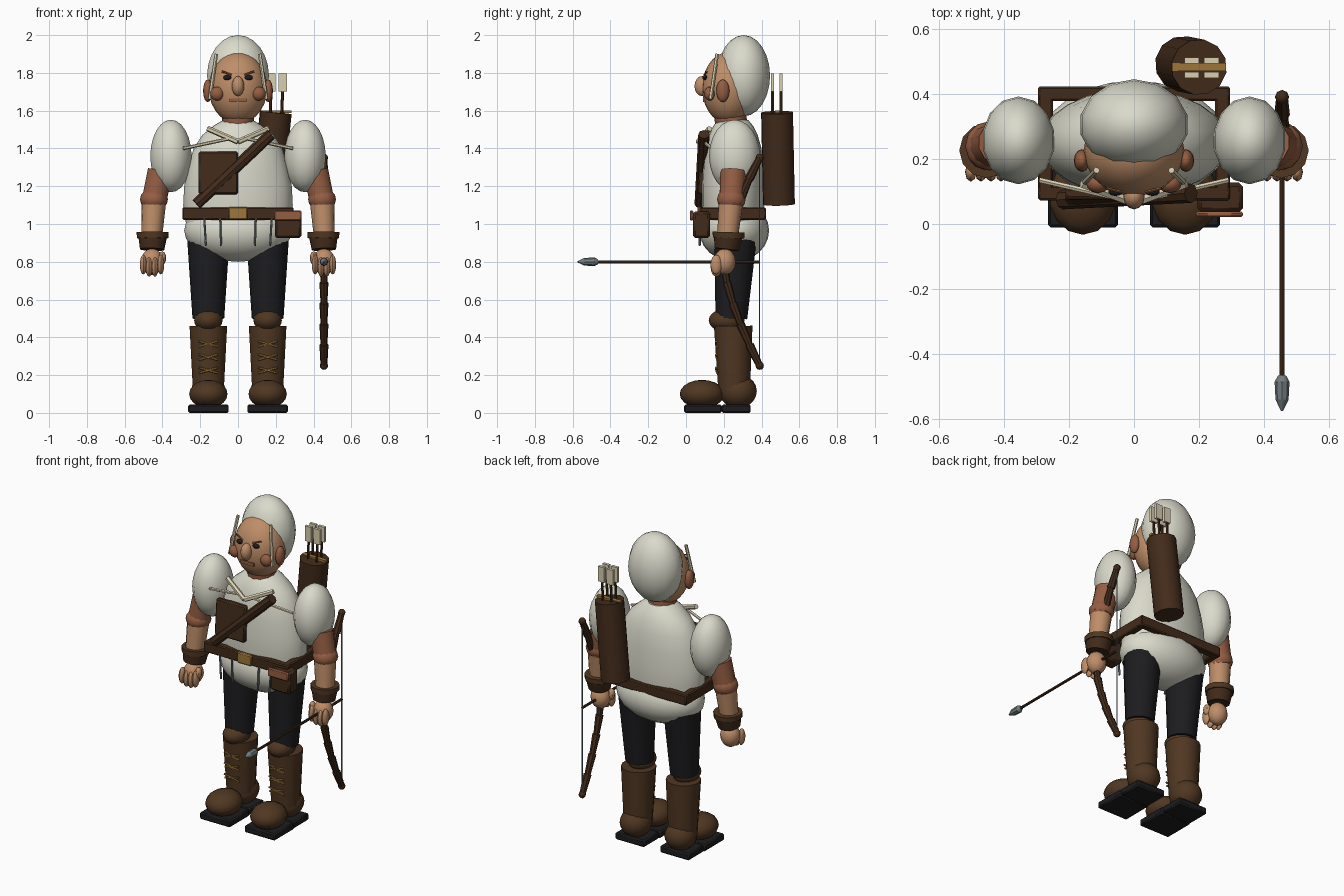
import bpy, bmesh, math
from mathutils import Vector, Matrix

cube = bpy.data.objects.get("Cube")
if cube:
    bpy.data.objects.remove(cube, do_unlink=True)


def material(name, r, g, b):
    m = bpy.data.materials.new(name)
    m.use_nodes = True
    m.diffuse_color = (r, g, b, 1)
    m.node_tree.nodes["Principled BSDF"].inputs["Base Color"].default_value = (r, g, b, 1)
    return m


WHITE = material("linen white", .70, .70, .60)
SKIN = material("skin", .52, .27, .14)
RUST = material("ruddy skin", .30, .11, .055)
BROWN = material("boot leather", .08, .038, .016)
DARK = material("dark leather", .055, .024, .011)
BLACK = material("charcoal cloth", .012, .012, .014)
GOLD = material("brass", .34, .18, .04)
GREY = material("steel grey", .17, .20, .21)
CREAM = material("cream", .70, .62, .44)


def finish(name, mat, bm):
    bmesh.ops.recalc_face_normals(bm, faces=bm.faces)
    mesh = bpy.data.meshes.new(name)
    bm.to_mesh(mesh)
    bm.free()
    mesh.materials.append(mat)
    mesh.shade_smooth()
    mesh.set_sharp_from_angle(angle=math.radians(42))
    obj = bpy.data.objects.new(name, mesh)
    bpy.context.collection.objects.link(obj)
    return obj


def ball(name, mat, centre, radii, seg=16, rings=12):
    bm = bmesh.new()
    bmesh.ops.create_uvsphere(bm, u_segments=seg, v_segments=rings, radius=1)
    bm.transform(Matrix.Translation(centre) @ Matrix.Diagonal((*radii, 1)))
    return finish(name, mat, bm)


def box(name, mat, centre, size, rot=Matrix(), bevel=0):
    bm = bmesh.new()
    bmesh.ops.create_cube(bm, size=1)
    bm.transform(Matrix.Translation(centre) @ rot @ Matrix.Diagonal((*size, 1)))
    if bevel:
        bmesh.ops.bevel(bm, geom=bm.edges[:], offset=bevel, segments=1, affect='EDGES')
    return finish(name, mat, bm)


def limb(name, mat, a, b, r1, r2=None, sides=12):
    """Tapered cylinder from a to b."""
    a, b = Vector(a), Vector(b)
    bm = bmesh.new()
    bmesh.ops.create_cone(bm, cap_ends=True, segments=sides, radius1=r1,
                          radius2=r1 if r2 is None else r2, depth=(b - a).length)
    turn = (b - a).to_track_quat('Z', 'Y').to_matrix().to_4x4()
    bm.transform(Matrix.Translation((a + b) / 2) @ turn)
    return finish(name, mat, bm)


def lathe(name, mat, centre, profile, sides=24):
    """Elliptical rings from (z, x radius, y radius) rows."""
    bm = bmesh.new()
    rings = []
    for z, rx, ry in profile:
        angles = [math.tau * i / sides for i in range(sides)]
        rings.append([bm.verts.new((centre[0] + rx * math.cos(t),
                                    centre[1] + ry * math.sin(t), z)) for t in angles])
    for low, high in zip(rings, rings[1:]):
        for i in range(sides):
            j = (i + 1) % sides
            bm.faces.new((low[i], low[j], high[j], high[i]))
    bm.faces.new(rings[0])
    bm.faces.new(rings[-1])
    return finish(name, mat, bm)


# Torso and hips
lathe("tunic", WHITE, (0, .25), [(1.0, .275, .155), (1.1, .29, .165), (1.2, .285, .165),
      (1.3, .265, .16), (1.4, .235, .15), (1.47, .19, .13), (1.52, .13, .105), (1.55, .08, .08)])
ball("tunic_skirt", WHITE, (0, .255, .965), (.285, .185, .165), 24)
limb("neck", RUST, (0, .24, 1.52), (0, .23, 1.62), .085)

# Head
ball("head", SKIN, (0, .225, 1.72), (.155, .14, .19), 20, 14)
ball("hair", WHITE, (0, .305, 1.785), (.168, .14, .215), 14, 12)
ball("nose", SKIN, (0, .085, 1.73), (.033, .04, .053), 12, 8)
box("mouth", RUST, (0, .105, 1.655), (.09, .03, .02))
for s, side in ((-1, "right"), (1, "left")):
    ball(side + "_eye", BLACK, (s * .057, .1, 1.775), (.023, .014, .014), 10, 6)
    limb(side + "_brow", RUST, (s * .035, .098, 1.79), (s * .085, .11, 1.808), .005, sides=6)
    ball(side + "_cheek", RUST, (s * .11, .125, 1.69), (.037, .03, .037), 12, 8)
    ball(side + "_ear", RUST, (s * .16, .195, 1.705), (.025, .035, .06), 12, 8)
    limb(side + "_headdress_quill", CREAM, (s * .115, .165, 1.9), (s * .15, .13, 1.66), .01, sides=6)

# Collar
for s, side in ((-1, "right"), (1, "left")):
    limb(side + "_collar_edge", CREAM, (s * .16, .125, 1.505), (0, .065, 1.435), .015, sides=6)
    limb(side + "_collar_tie", CREAM, (s * .29, .135, 1.4), (s * .03, .075, 1.455), .009, sides=6)

# Chest pocket and shoulder strap
box("chest_pocket", DARK, (-.105, .085, 1.27), (.21, .035, .225), Matrix.Rotation(-.08, 4, 'X'), .008)
limb("shoulder_strap", DARK, (-.22, .075, 1.105), (.175, .095, 1.475), .03, sides=8)

# Belt frame, buckle, pouch and hanging cords
for y, part in ((.095, "front"), (.40, "back")):
    box("belt_" + part, DARK, (0, y, 1.055), (.59, .045, .065), bevel=.006)
for s, side in ((-1, "right"), (1, "left")):
    box(side + "_belt_side", DARK, (s * .272, .248, 1.055), (.045, .33, .065), bevel=.006)
box("belt_buckle", GOLD, (0, .07, 1.057), (.1, .02, .068), bevel=.006)
box("pouch", DARK, (.265, .082, .995), (.14, .09, .14), bevel=.012)
box("pouch_flap", RUST, (.263, .03, 1.045), (.145, .018, .055), bevel=.006)
for x in (-.17, -.09, .09, .17):
    limb("hanging_cord", GREY, (x * 1.05, .075, 1.03), (x, .072, .885), .006, sides=6)

# Arms
for s, side in ((-1, "right"), (1, "left")):
    ball(side + "_puff_sleeve", WHITE, (s * .355, .257, 1.36), (.112, .135, .192), 14, 12)
    limb(side + "_upper_arm", RUST, (s * .41, .25, 1.28), (s * .45, .24, 1.1), .07, .066)
    ball(side + "_elbow", RUST, (s * .445, .24, 1.13), (.074, .076, .062), 12, 8)
    limb(side + "_forearm", SKIN, (s * .445, .238, 1.12), (s * .457, .22, .93), .065, .055)
    limb(side + "_bracer", DARK, (s * .455, .215, .865), (s * .452, .225, .945), .066, .08)
    limb(side + "_bracer_cuff", BROWN, (s * .452, .225, .925), (s * .452, .226, .957), .083, .085)
    ball(side + "_hand", SKIN, (s * .455, .205, .8), (.06, .058, .07), 12, 8)
    for i in range(4):
        x = s * .455 + (i - 1.5) * .031
        ball(side + "_finger", SKIN, (x, .16, .785 - .012 * (i in (1, 2))), (.018, .03, .052), 8, 8)
    ball(side + "_thumb", SKIN, (s * .40, .175, .82), (.02, .025, .035), 8, 6)

# Legs, boots and laces
for s, side in ((-1, "right"), (1, "left")):
    x = s * .157
    limb(side + "_trouser_leg", BLACK, (x, .24, .5), (x, .262, .92), .084, .112, 16)
    ball(side + "_knee_guard", BROWN, (x, .215, .49), (.077, .095, .062), 14, 10)
    limb(side + "_boot_shaft", BROWN, (x, .255, .12), (x, .25, .46), .084, .102, 14)
    ball(side + "_boot_heel", BROWN, (x, .275, .115), (.093, .1, .09), 14, 10)
    ball(side + "_boot_toe", BROWN, (x, .085, .1), (.104, .118, .075), 14, 10)
    box(side + "_toe_sole", BLACK, (x, .09, .022), (.215, .2, .044), bevel=.008)
    box(side + "_heel_sole", BLACK, (x, .265, .022), (.205, .155, .044), bevel=.008)
    for z in (.225, .295, .365):
        for d in (-1, 1):
            limb(side + "_boot_lace", GOLD, (x - d * .05, .165, z - .014),
                 (x + d * .05, .158, z + .014), .006, sides=6)

# Quiver and spare arrows
limb("quiver", DARK, (.15, .492, 1.105), (.2, .482, 1.59), .086, .086, 12)
box("quiver_trim", GOLD, (.2, .483, 1.594), (.165, .025, .014))
for x in (.177, .238):
    for y in (.458, .503):
        limb("spare_arrow", DARK, (x - .01, y, 1.5), (x, y, 1.75), .008, sides=6)
        box("spare_arrow_fletching", CREAM, (x, y, 1.75), (.045, .018, .095))

# Bow with segmented limbs
path = [Vector((.455, .20 + .19 * (abs(i) / 5) ** 1.5, .8 + .11 * i)) for i in range(-5, 6)]
for i, (a, b) in enumerate(zip(path, path[1:])):
    limb("bow_segment", DARK, a, b, .018 if i < 5 else .024, .024 if i < 5 else .018, 8)
for tip in (path[0], path[-1]):
    ball("bow_tip", DARK, tip, (.022, .022, .022), 8, 6)
limb("bow_string", GREY, path[0], path[-1], .003, sides=6)

# Nocked arrow
limb("arrow_shaft", DARK, (.455, .39, .8), (.455, -.48, .8), .008, sides=8)
limb("arrow_head_base", GREY, (.455, -.465, .8), (.455, -.485, .8), .012, .023, 8)
limb("arrow_head_body", GREY, (.455, -.485, .8), (.455, -.54, .8), .023, .02, 8)
limb("arrow_head_point", GREY, (.455, -.54, .8), (.455, -.575, .8), .02, .003, 8)
